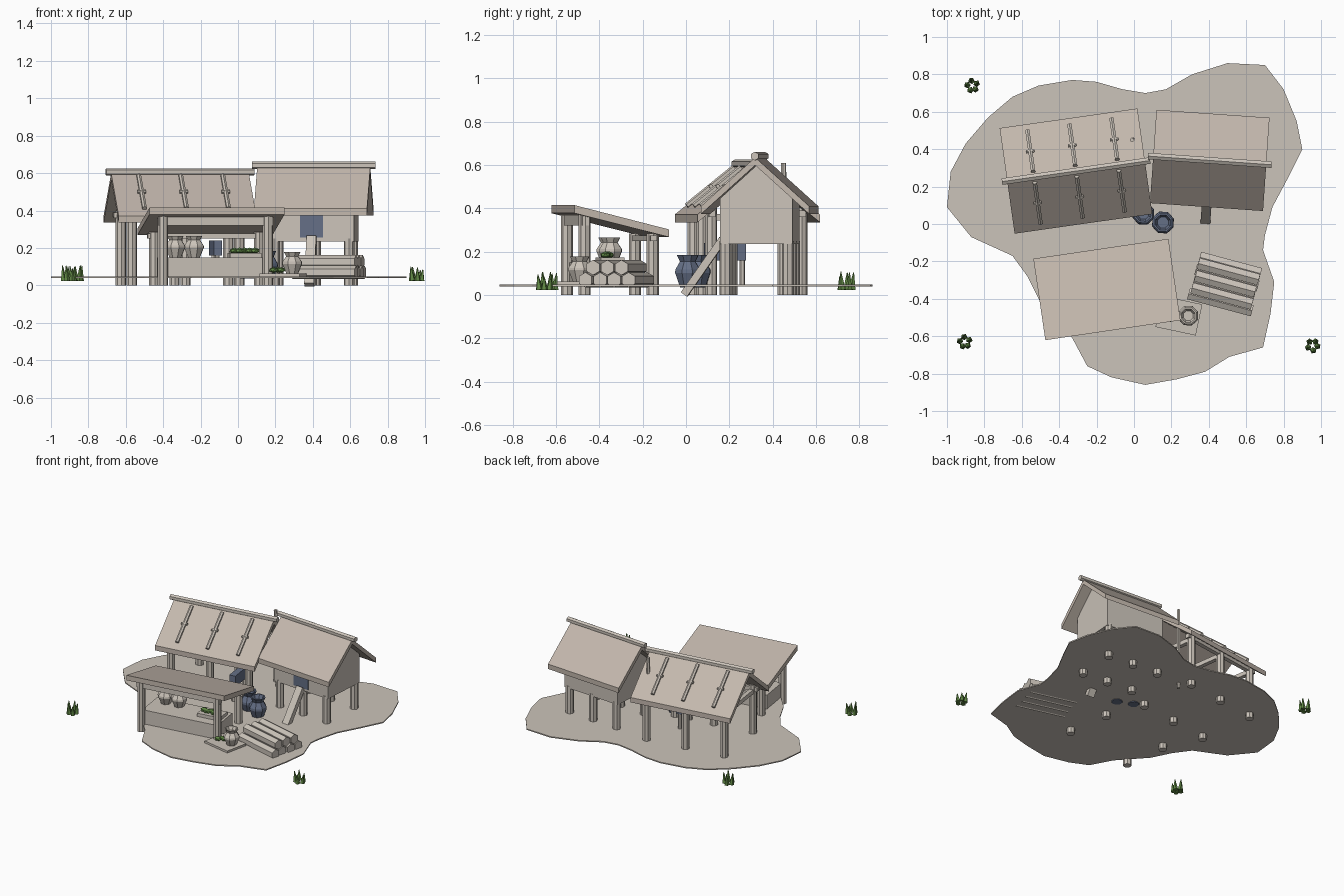
import bpy, bmesh, math, random
from mathutils import Matrix, Vector

cube = bpy.data.objects.get("Cube")
if cube:
    bpy.data.objects.remove(cube, do_unlink=True)
random.seed(4)


def material(name, r, g, b):
    m = bpy.data.materials.new(name)
    m.use_nodes = True
    m.diffuse_color = (r, g, b, 1)
    m.node_tree.nodes["Principled BSDF"].inputs["Base Color"].default_value = (r, g, b, 1)
    return m


EARTH = material("pale earth", .60, .55, .49)
THATCH = material("dry thatch", .55, .48, .42)
WOOD = material("weathered wood", .60, .55, .49)
SLATE = material("slate blue", .13, .16, .24)
GREEN = material("leaf green", .12, .25, .06)


def frame(x, y, degrees):
    return Matrix.Translation((x, y, 0)) @ Matrix.Rotation(math.radians(degrees), 4, "Z")


WORLD = frame(0, 0, 0)


def finish(name, bm, mat, place):
    bm.transform(place)
    bmesh.ops.recalc_face_normals(bm, faces=bm.faces)
    mesh = bpy.data.meshes.new(name)
    bm.to_mesh(mesh)
    bm.free()
    mesh.materials.append(mat)
    obj = bpy.data.objects.new(name, mesh)
    bpy.context.collection.objects.link(obj)
    return obj


def box(name, mat, place, centre, size, tilt=0):
    bm = bmesh.new()
    bmesh.ops.create_cube(bm, size=1)
    local = Matrix.Translation(centre) @ Matrix.Rotation(math.radians(tilt), 4, "X")
    return finish(name, bm, mat, place @ local @ Matrix.Diagonal((*size, 1)))


def pole(name, mat, place, a, b, r, sides=8, tip=None):
    a, b = Vector(a), Vector(b)
    bm = bmesh.new()
    bmesh.ops.create_cone(bm, cap_ends=True, segments=sides, radius1=r,
                          radius2=r if tip is None else tip, depth=(b - a).length)
    turn = (b - a).to_track_quat("Z", "Y").to_matrix().to_4x4()
    return finish(name, bm, mat, place @ Matrix.Translation((a + b) / 2) @ turn)


def extrude(name, mat, place, points, direction):
    bm = bmesh.new()
    face = bm.faces.new([bm.verts.new(p) for p in points])
    out = bmesh.ops.extrude_face_region(bm, geom=[face])["geom"]
    moved = [v for v in out if isinstance(v, bmesh.types.BMVert)]
    bmesh.ops.translate(bm, verts=moved, vec=direction)
    return finish(name, bm, mat, place)


def prism(name, mat, place, profile, half):
    points = [(-half, y, z) for y, z in profile]
    return extrude(name, mat, place, points, (2 * half, 0, 0))


def pot(name, mat, x, y, z, r, h):
    # faceted jar: foot, belly, neck, flared rim, hollow mouth
    rings = [(.6, 0), (1, .45), (.98, .55), (.62, .8), (.85, 1), (.7, 1), (.5, .8)]
    bm = bmesh.new()
    loops = []
    for pr, pz in rings:
        loops.append([bm.verts.new((pr * r * math.cos(k * math.tau / 8),
                                    pr * r * math.sin(k * math.tau / 8), pz * h))
                      for k in range(8)])
    for lo, hi in zip(loops, loops[1:]):
        for k in range(8):
            n = (k + 1) % 8
            bm.faces.new((lo[k], lo[n], hi[n], hi[k]))
    bm.faces.new(loops[0])
    bm.faces.new(loops[-1])
    return finish(name, bm, mat, frame(x, y, 20) @ Matrix.Translation((0, 0, z)))


def gable_roof(name, place, half_x, half_y, eave, ridge, thick=.036):
    outer = [(-half_y, eave), (0, ridge), (half_y, eave)]
    inner = [(y, z - thick) for y, z in reversed(outer)]
    prism(name + "_roof", THATCH, place, outer + inner, half_x)
    end = half_x + .028
    pole(name + "_ridge_pole", WOOD, place, (-end, 0, ridge + .006), (end, 0, ridge + .006), .02, 6)


def posts(name, place, xs, y, top):
    for x in xs:
        for side in (-1, 1):
            pole(name + "_post", WOOD, place, (x, side * y, 0), (x, side * y, top), .028)


# ground pad
outline = [(-1, .09), (-.98, .28), (-.9, .43), (-.78, .57), (-.65, .68), (-.51, .74), (-.33, .77),
           (-.2, .76), (-.06, .72), (.06, .7), (.17, .72), (.31, .8), (.5, .86), (.7, .85), (.8, .72),
           (.87, .55), (.9, .4), (.82, .24), (.74, .09), (.7, -.06), (.69, -.14), (.75, -.31),
           (.73, -.48), (.69, -.66), (.51, -.71), (.38, -.79), (.23, -.83), (.06, -.86), (-.12, -.82),
           (-.25, -.76), (-.33, -.61), (-.5, -.42), (-.57, -.28), (-.65, -.17), (-.87, -.07)]
extrude("ground", EARTH, WORLD, [(x, y, .04) for x, y in outline], (0, 0, .008))

# open long house
long = frame(-.31, .283, 8.1)
gable_roof("long_house", long, .372, .285, .372, .6)
posts("long_house", long, (-.29, 0, .29), .21, .405)
for side in (-1, 1):
    box("long_house_wall_beam", WOOD, long, (0, side * .21, .375), (.66, .03, .03))
for x in (-.29, 0, .29):
    box("long_house_tie_beam", WOOD, long, (x, 0, .36), (.03, .46, .03))
for x in (-.227, 0, .227):
    for side in (-1, 1):
        pole("roof_batten", WOOD, long, (x, side * .03, .588), (x, side * .25, .412), .013, 6)
        pole("batten_peg", WOOD, long, (x - .022, side * .14, .502), (x + .022, side * .14, .502), .01, 6)
pole("smoke_pole", WOOD, WORLD, (0, .46, 0), (-.01, .45, .61), .012, 6)
box("slate_bench", SLATE, frame(-.12, .18, 8), (0, 0, .2), (.045, .19, .08))
for y in (-.08, .08):
    pole("bench_leg", WOOD, frame(-.12, .18, 8), (0, y, .04), (0, y, .17), .012, 6)

# raised hut with door and ramp
hut = frame(.405, .34, -4)
gable_roof("hut", hut, .303, .25, .41, .635)
prism("hut_body", WOOD, hut,
      [(-.168, .235), (.168, .235), (.168, .445), (0, .597), (-.168, .445)], .228)
posts("hut", hut, (-.2, 0, .2), .145, .25)
box("hut_door", SLATE, hut, (0, -.17, .325), (.125, .008, .14))
box("ramp", WOOD, hut, (0, -.26, .13), (.052, .31, .035), 55)

# market stall
stall = frame(-.145, -.35, 8.4)
prism("stall_roof", THATCH, stall, [(-.22, .415), (.22, .303), (.22, .268), (-.22, .378)], .365)
for x in (-.283, .283):
    pole("stall_front_post", WOOD, stall, (x, -.16, 0), (x, -.16, .37), .028)
    pole("stall_back_post", WOOD, stall, (x, .157, 0), (x, .157, .285), .028)
box("stall_front_beam", WOOD, stall, (0, -.16, .345), (.62, .03, .05))
box("stall_back_beam", WOOD, stall, (0, .157, .263), (.64, .03, .026))
box("stall_counter", WOOD, stall, (0, -.04, .095), (.56, .22, .11))
for x in (-.2, -.1):
    pot("counter_pot", WOOD, -.135 + x, -.36 + .12 * (x + .2), .15, .056, .115)


def leaves(x, y, z, spread, count, size):
    for k in range(count):
        bm = bmesh.new()
        bmesh.ops.create_icosphere(bm, subdivisions=1, radius=size)
        off = Vector((x + spread * (k / (count - 1) - .5), y + random.uniform(-.025, .025), z))
        finish("produce", bm, GREEN, Matrix.Translation(off) @ Matrix.Diagonal((1.2, 1, .7, 1)))


box("produce_tray", WOOD, frame(.035, -.35, 8), (0, 0, .162), (.17, .11, .024))
leaves(.035, -.35, .185, .11, 5, .024)

# mat with jar and greens
box("mat", WOOD, frame(.24, -.49, -12), (0, 0, .052), (.22, .17, .022))
pot("mat_pot", WOOD, .29, -.49, .063, .056, .115)
leaves(.21, -.5, .082, .04, 3, .022)

# slate jars beside the hut
pot("slate_jar", SLATE, .05, .055, .036, .062, .148)
pot("slate_jar", SLATE, .155, .008, .036, .062, .148)

# stacked logs
stack = frame(.488, -.32, -15)
for row, count in enumerate((4, 3)):
    for k in range(count):
        y, z = (k - (count - 1) / 2) * .068, .07 + row * .057
        reach = .172 + random.uniform(-.008, .008)
        pole("log", WOOD, stack, (-reach, y, z), (reach, y, z), .035, 6)

# grass tufts around the yard
for x, y in ((-.865, .74), (-.905, -.63), (.955, -.65)):
    for k in range(5):
        ang = k * 1.3 + x
        px, py = x + .026 * math.cos(ang), y + .026 * math.sin(ang)
        lean = Vector((.3 * (px - x), .3 * (py - y), random.uniform(.055, .085)))
        base = Vector((px, py, .025))
        pole("grass_blade", GREEN, WORLD, base, base + lean, .018, 5, .002)
